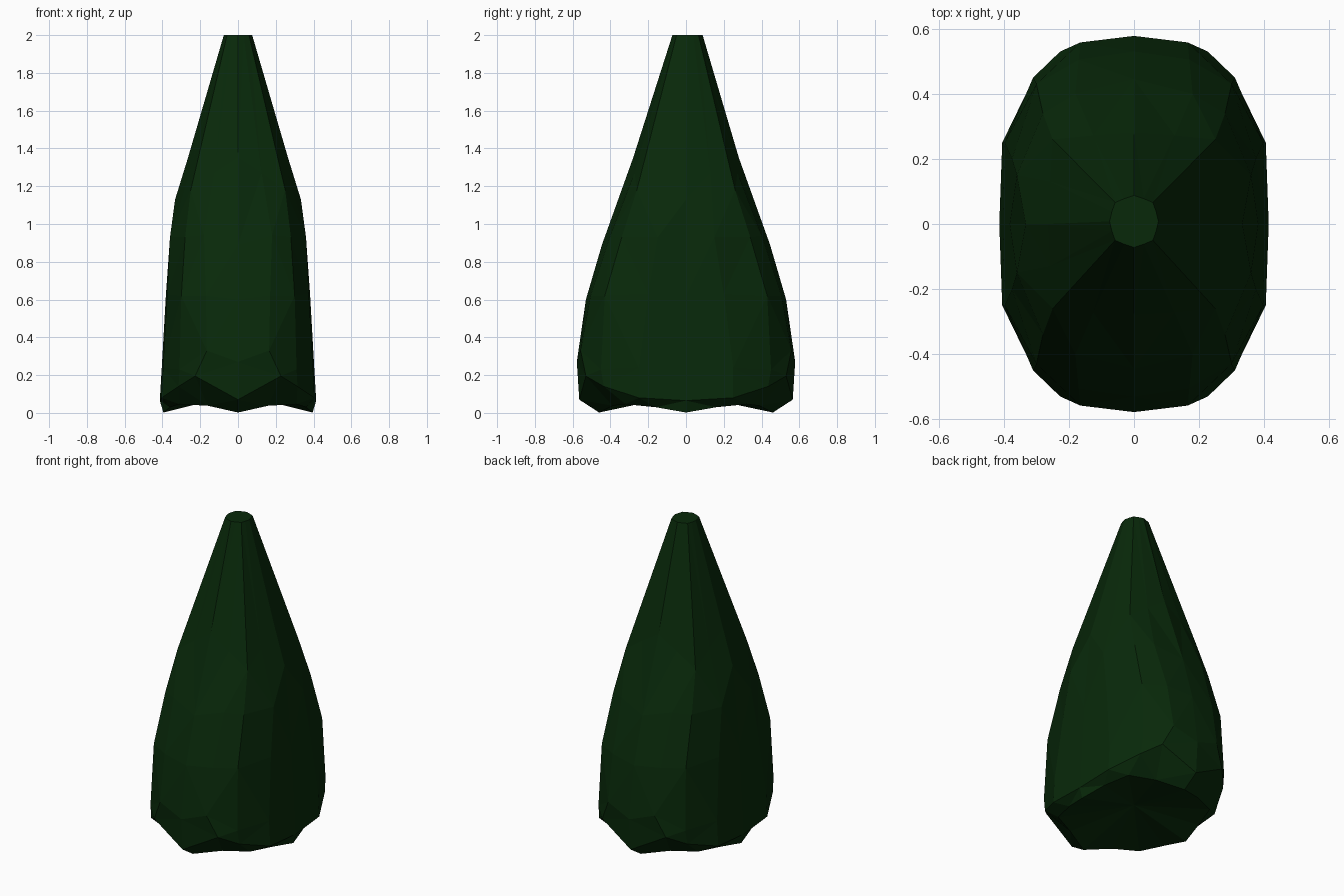
import bpy, bmesh

if "Cube" in bpy.data.objects:
    bpy.data.objects.remove(bpy.data.objects["Cube"])

# One quarter of each ring, running from the x axis to the y axis
RINGS = [
    [(.075, 0, 2), (.068, .03, 2), (.058, .058, 2), (.03, .07, 2), (0, .08, 2)],
    [(.265, 0, 1.35), (.258, .13, 1.27), (.25, .26, 1.18), (.125, .272, 1.27), (0, .28, 1.35)],
    [(.333, 0, 1.13), (.36, .15, .93), (.28, .34, .93), (.18, .40, .94), (0, .445, .89)],
    [(.382, 0, .62), (.375, .2, .63), (.30, .43, .62), (.17, .505, .62), (0, .53, .6)],
    [(.403, 0, .25), (.397, .25, .24), (.31, .45, .23), (.165, .558, .33), (0, .578, .27)],
    [(.414, 0, .065), (.405, .25, .08), (.315, .435, .14), (.227, .53, .195), (0, .565, .07)],
    [(.395, 0, .002), (.36, .16, .03), (.31, .32, .046), (.16, .39, .038), (0, .46, .002)],
]


def full_ring(q):
    """Mirror a quarter ring into a closed 16-point ring."""
    half = q + [(-x, y, z) for x, y, z in reversed(q[:-1])]
    return half + [(x, -y, z) for x, y, z in reversed(half[1:-1])]


leaf = bpy.data.materials.new("dark leaf green")
leaf.diffuse_color = (0.0025, 0.022, 0.003, 1)
leaf.use_nodes = True
leaf.node_tree.nodes["Principled BSDF"].inputs["Base Color"].default_value = leaf.diffuse_color

# Faceted tree crown
bm = bmesh.new()
rings = [[bm.verts.new(p) for p in full_ring(q)] for q in RINGS]
for upper, lower in zip(rings, rings[1:]):
    for i in range(16):
        j = (i + 1) % 16
        bm.faces.new((upper[i], lower[i], lower[j], upper[j]))

# Flat tip and hollowed underside
bm.faces.new(rings[0])
for v in rings[0]:
    v.co.y += 0.008
hub = bm.verts.new((0, 0, 0.10))
for i in range(16):
    bm.faces.new((rings[-1][(i + 1) % 16], rings[-1][i], hub))

bmesh.ops.triangulate(bm, faces=[f for f in bm.faces if len(f.verts) == 4],
                      quad_method='SHORT_EDGE')
bmesh.ops.recalc_face_normals(bm, faces=bm.faces)
mesh = bpy.data.meshes.new("tree_crown")
bm.to_mesh(mesh)
bm.free()
mesh.materials.append(leaf)
crown = bpy.data.objects.new("tree_crown", mesh)
bpy.context.collection.objects.link(crown)
